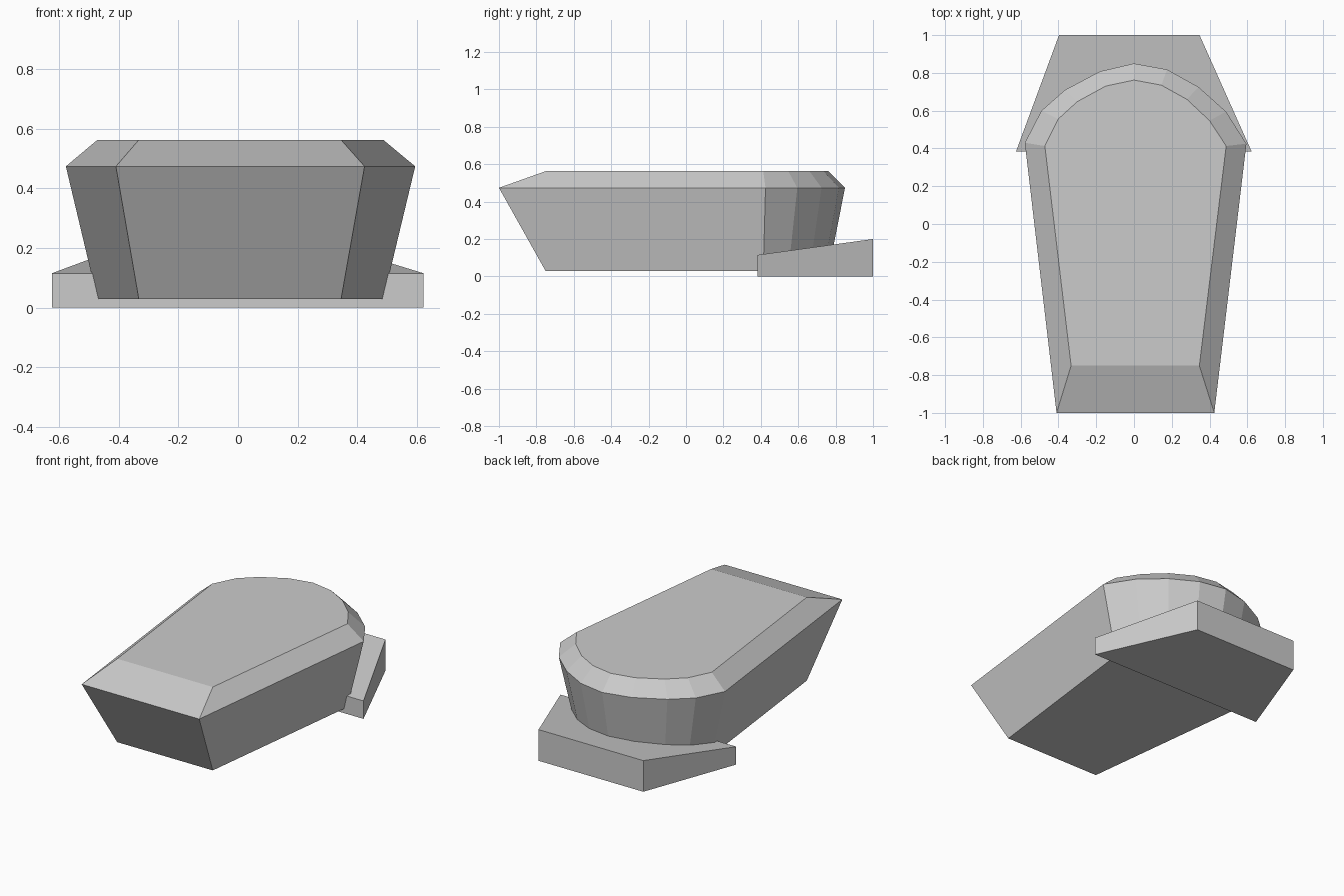
import bpy

if "Cube" in bpy.data.objects:
    bpy.data.objects.remove(bpy.data.objects["Cube"])


def loft(name, rings):
    """Closed solid skinned through rings of equal point count, bottom to top."""
    n = len(rings[0])
    verts = [p for ring in rings for p in ring]
    faces = [list(range(n))[::-1], list(range(len(verts) - n, len(verts)))]
    for r in range(len(rings) - 1):
        a, b = r * n, (r + 1) * n
        for i in range(n):
            j = (i + 1) % n
            faces.append([a + i, a + j, b + j, b + i])
    mesh = bpy.data.meshes.new(name)
    mesh.from_pydata(verts, [], faces)
    obj = bpy.data.objects.new(name, mesh)
    bpy.context.collection.objects.link(obj)
    return obj


# Body: tapered outline with a rounded back, widest at the rim
rim = [(-0.41, -1), (0.425, -1), (0.595, 0.425), (0.487, 0.595), (0.342, 0.725),
       (0.175, 0.818), (0, 0.85), (-0.18, 0.808), (-0.365, 0.71),
       (-0.49, 0.6), (-0.578, 0.43)]
inner = [(-0.333, -0.75), (0.346, -0.75), (0.488, 0.413), (0.4, 0.547), (0.28, 0.66),
         (0.145, 0.735), (0, 0.762), (-0.15, 0.73), (-0.3, 0.648),
         (-0.402, 0.555), (-0.472, 0.413)]
levels = [(inner, 0.028), (rim, 0.474), (inner, 0.563)]
loft("body", [[(x, y, z) for x, y in outline] for outline, z in levels])

# Rear foot: trapezoid wedge rising towards the back
foot = [(-0.625, 0.383), (0.623, 0.383), (0.347, 1), (-0.397, 1)]
loft("rear_foot", [[(x, y, 0) for x, y in foot],
                   [(x, y, 0.115 if y < 0.5 else 0.2) for x, y in foot]])
